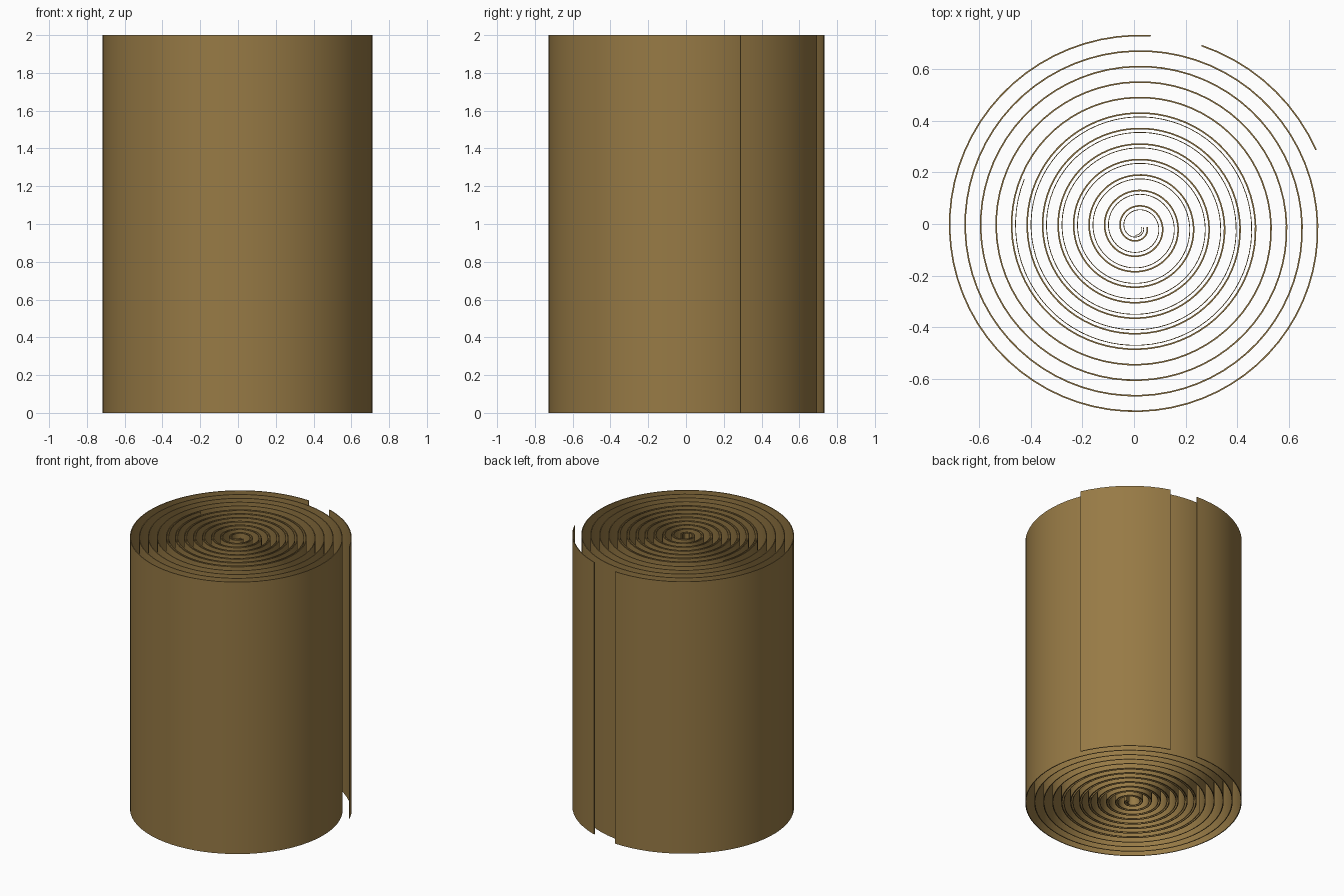
import bpy, bmesh, math

if "Cube" in bpy.data.objects:
    bpy.data.objects.remove(bpy.data.objects["Cube"])

CENTRE = (0.0135, -0.0125)
PITCH = 0.06          # radial growth per clockwise turn
HEIGHT = 2.0
SEGS = 72             # segments per turn

mat = bpy.data.materials.new("bronze brown")
mat.diffuse_color = (0.31, 0.195, 0.06, 1)
mat.use_nodes = True
mat.node_tree.nodes["Principled BSDF"].inputs["Base Color"].default_value = mat.diffuse_color


def spiral_sheet(name, r0, t0, t1, thick):
    """Upright rolled sheet following a clockwise spiral from turn t0 to t1."""
    bm = bmesh.new()
    n = max(6, round((t1 - t0) * SEGS))
    rows = []
    for i in range(n + 1):
        t = t0 + (t1 - t0) * i / n
        a = -2 * math.pi * t
        r = r0 + PITCH * t
        row = []
        for rr, z in ((r - thick / 2, 0), (r + thick / 2, 0),
                      (r + thick / 2, HEIGHT), (r - thick / 2, HEIGHT)):
            row.append(bm.verts.new((CENTRE[0] + rr * math.cos(a),
                                     CENTRE[1] + rr * math.sin(a), z)))
        rows.append(row)
    for a, b in zip(rows, rows[1:]):
        for k in range(4):
            bm.faces.new((a[k], a[(k + 1) % 4], b[(k + 1) % 4], b[k]))
    bm.faces.new(rows[0])
    bm.faces.new(rows[-1])
    bmesh.ops.recalc_face_normals(bm, faces=bm.faces[:])
    me = bpy.data.meshes.new(name)
    bm.to_mesh(me)
    bm.free()
    me.materials.append(mat)
    ob = bpy.data.objects.new(name, me)
    bpy.context.collection.objects.link(ob)
    bpy.ops.object.select_all(action='DESELECT')
    ob.select_set(True)
    bpy.context.view_layer.objects.active = ob
    bpy.ops.object.shade_smooth_by_angle(angle=math.radians(30))


# long outer sheet, and the loose flap that continues it after a gap
spiral_sheet("main_sheet", 0.037, 0.0, 11.761, 0.006)
spiral_sheet("outer_flap", 0.037, 11.804, 11.935, 0.006)
# thinner sheet wound inside the main one
spiral_sheet("inner_sheet", 0.022, 0.0, 7.564, 0.003)
# short strip at the core
spiral_sheet("core_strip", 0.0145, 0.0, 0.3, 0.003)
